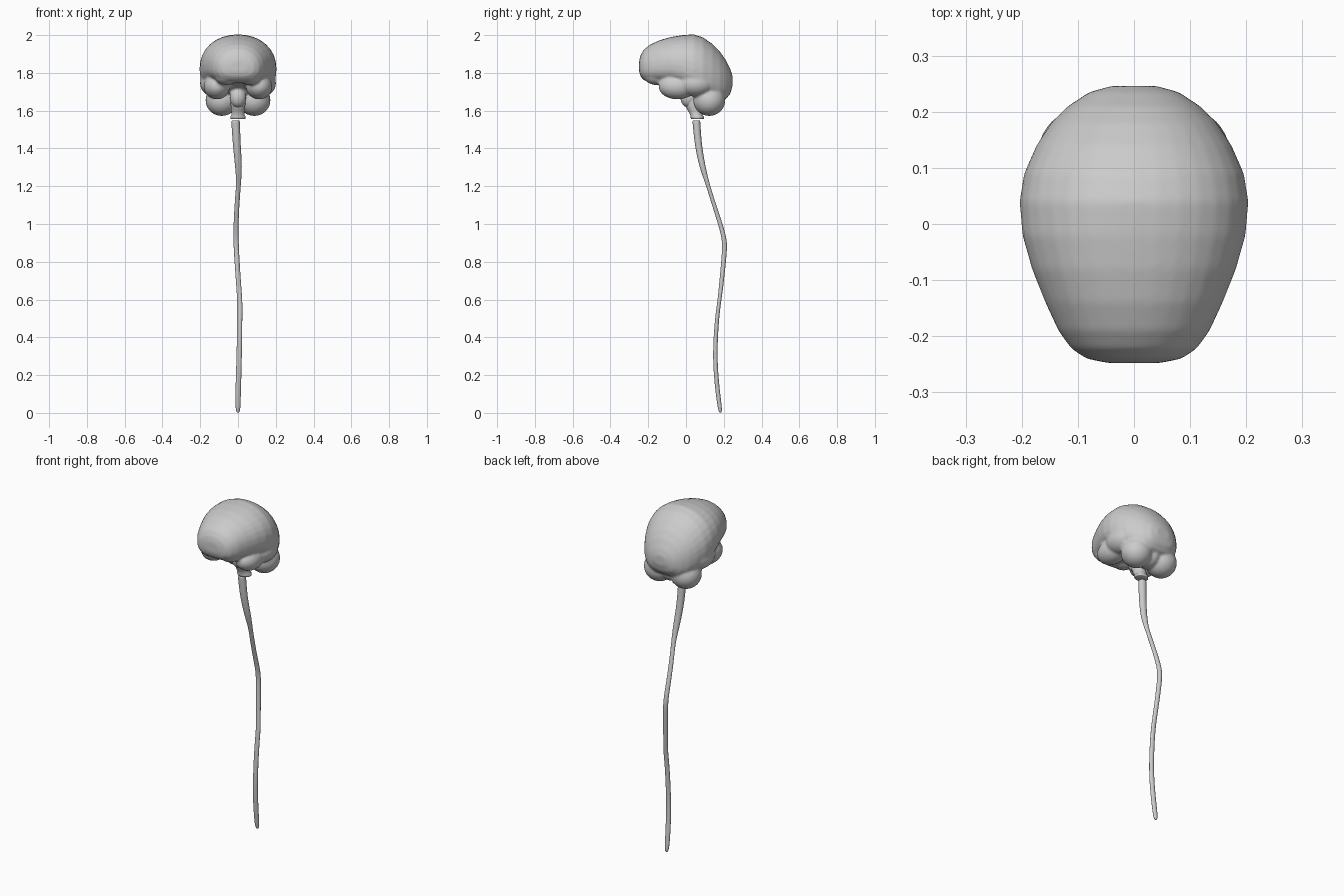
import bpy, bmesh
from math import sin, cos, pi
from mathutils import Matrix, Vector


def loft(bm, rings):
    """Skin a list of closed rings and cap both ends."""
    loops = [[bm.verts.new(p) for p in r] for r in rings]
    n = len(loops[0])
    for a, b in zip(loops, loops[1:]):
        for i in range(n):
            j = (i + 1) % n
            bm.faces.new((a[i], a[j], b[j], b[i]))
    bm.faces.new(loops[0])
    bm.faces.new(loops[-1])


def blob(bm, centre, radii):
    """Ellipsoid pair, mirrored across x = 0."""
    for s in ((1, -1) if centre[0] else (1,)):
        c = Vector((centre[0] * s, centre[1], centre[2]))
        m = Matrix.Translation(c) @ Matrix.Diagonal((*radii, 1))
        bmesh.ops.create_uvsphere(bm, u_segments=32, v_segments=20, radius=1, matrix=m)


def finish(bm, name):
    bmesh.ops.recalc_face_normals(bm, faces=bm.faces)
    for f in bm.faces:
        f.smooth = True
    me = bpy.data.meshes.new(name)
    bm.to_mesh(me)
    bm.free()
    ob = bpy.data.objects.new(name, me)
    bpy.context.collection.objects.link(ob)
    return ob


def section(y, w, top, bottom, n=32):
    """Upright brain section: elliptical above, boxier below."""
    zc = bottom + (top - bottom) * 0.42
    pts = []
    for i in range(n):
        a = 2 * pi * i / n
        c, s = cos(a), sin(a)
        e = 0.95 if s > 0 else 0.75
        x = w * abs(c) ** e * (1 if c > 0 else -1)
        z = zc + ((top - zc) * s ** e if s > 0 else -(zc - bottom) * abs(s) ** e)
        pts.append((x, y, z))
    return pts


def flat_ring(x, y, z, rx, ry, n=16):
    return [(x + rx * cos(2 * pi * i / n), y + ry * sin(2 * pi * i / n), z) for i in range(n)]


# Cerebrum: y, half width, top, bottom
bm = bmesh.new()
loft(bm, [section(*s) for s in (
    (-.248, .045, 1.865, 1.805), (-.240, .085, 1.895, 1.78), (-.222, .112, 1.925, 1.76),
    (-.19, .135, 1.95, 1.75), (-.14, .158, 1.973, 1.745), (-.08, .182, 1.99, 1.74),
    (-.02, .199, 2.0, 1.72), (.04, .204, 2.004, 1.69), (.09, .196, 1.988, 1.67),
    (.14, .174, 1.953, 1.655), (.18, .148, 1.912, 1.65), (.21, .118, 1.87, 1.66),
    (.235, .08, 1.82, 1.69), (.246, .04, 1.785, 1.73))])
# Frontal undersides, temporal lobes and cerebellum halves
blob(bm, (.062, -.15, 1.785), (.062, .075, .05))
blob(bm, (.112, -.045, 1.728), (.07, .1, .068))
blob(bm, (.128, .05, 1.745), (.073, .1, .07))
blob(bm, (.086, .123, 1.655), (.086, .085, .083))
blob(bm, (0, .12, 1.66), (.06, .075, .065))
# Pons
blob(bm, (0, .015, 1.67), (.045, .045, .055))
brain = finish(bm, "brain")
m = brain.modifiers.new("fuse", 'REMESH')
m.mode = 'VOXEL'
m.voxel_size = 0.007
m.use_smooth_shade = True
m = brain.modifiers.new("soften", 'SMOOTH')
m.factor = 0.5
m.iterations = 6

# Brain stem with a small collar at the bottom
bm = bmesh.new()
loft(bm, [flat_ring(0, y, z, rx, ry, 24) for y, z, rx, ry in (
    (.02, 1.70, .036, .04), (.03, 1.65, .040, .044), (.046, 1.60, .036, .036),
    (.056, 1.575, .034, .032), (.059, 1.568, .041, .036), (.061, 1.557, .040, .034),
    (.061, 1.555, .036, .030))])
finish(bm, "brain_stem")

# Spinal cord: x, y, z, half width, half depth
bm = bmesh.new()
loft(bm, [flat_ring(*r) for r in (
    (-.013, .055, 1.549, .018, .017), (-.013, .055, 1.546, .023, .021),
    (-.012, .056, 1.53, .023, .021), (-.007, .064, 1.42, .021, .019),
    (.004, .087, 1.30, .019, .017), (.004, .112, 1.22, .012, .011),
    (-.002, .133, 1.15, .013, .011), (-.010, .172, 1.03, .013, .012),
    (-.011, .206, .92, .014, .013), (-.008, .204, .85, .014, .013),
    (.003, .187, .68, .013, .012), (.010, .178, .60, .014, .010),
    (.009, .163, .50, .014, .011), (.007, .152, .31, .014, .012),
    (.002, .162, .16, .015, .012), (0, .176, .05, .014, .012),
    (0, .181, .015, .012, .010), (0, .182, 0, .006, .005))])
cord = finish(bm, "spinal_cord")
m = cord.modifiers.new("smooth", 'SUBSURF')
m.levels = m.render_levels = 2
